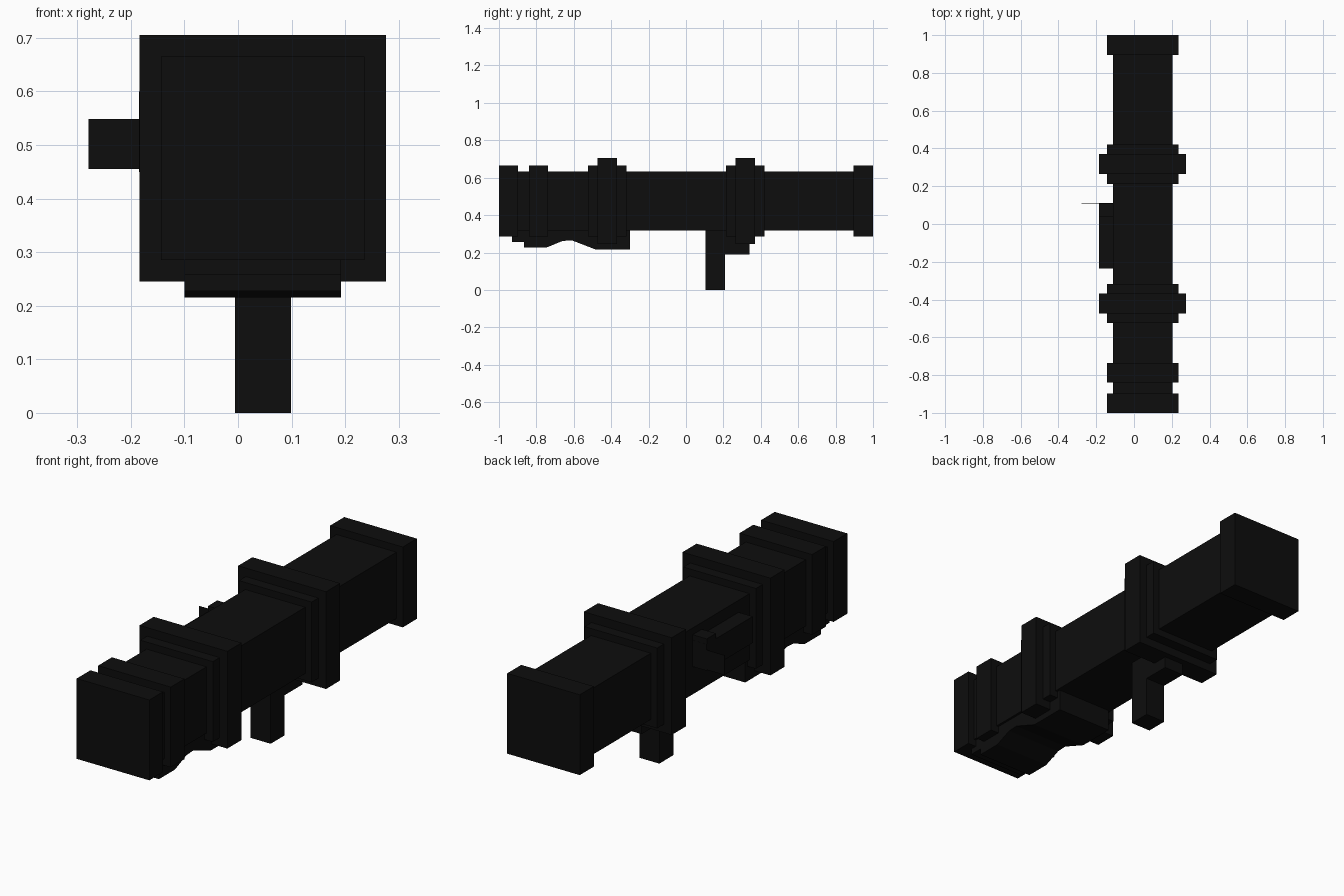
import bpy

if "Cube" in bpy.data.objects:
    bpy.data.objects.remove(bpy.data.objects["Cube"])

CX, CZ = 0.046, 0.475          # centre line of the square tube


def material(name, value):
    m = bpy.data.materials.new(name)
    m.diffuse_color = (value, value, value, 1)
    m.use_nodes = True
    m.node_tree.nodes["Principled BSDF"].inputs["Base Color"].default_value = m.diffuse_color
    return m


BLACK = material("matte_black", 0.004)


def prism(name, profile, x0, x1):
    """Extrude a (y, z) outline from x0 to x1."""
    n = len(profile)
    verts = [(x, y, z) for x in (x0, x1) for y, z in profile]
    faces = [list(range(n))[::-1], list(range(n, 2 * n))]
    faces += [[i, (i + 1) % n, n + (i + 1) % n, n + i] for i in range(n)]
    mesh = bpy.data.meshes.new(name)
    mesh.from_pydata(verts, [], faces)
    mesh.materials.append(BLACK)
    obj = bpy.data.objects.new(name, mesh)
    bpy.context.collection.objects.link(obj)
    return obj


def box(name, x0, x1, y0, y1, z0, z1):
    return prism(name, [(y0, z0), (y1, z0), (y1, z1), (y0, z1)], x0, x1)


def ring(name, y0, y1, half):
    return box(name, CX - half, CX + half, y0, y1, CZ - half, CZ + half)


# Square launch tube with end caps and bands
ring("tube", -0.99, 0.99, 0.157)
ring("front_cap", -1.0, -0.898, 0.19)
ring("front_band", -0.84, -0.737, 0.19)
ring("back_cap", 0.895, 1.0, 0.19)

# Stepped collars
for label, y in (("front", -0.421), ("back", 0.317)):
    ring(label + "_collar", y - 0.104, y + 0.104, 0.19)
    ring(label + "_collar_rim", y - 0.053, y + 0.053, 0.23)

# Contoured shoulder rest under the front half
prism("shoulder_rest", [
    (-0.865, 0.33), (-0.865, 0.227), (-0.745, 0.227), (-0.66, 0.262),
    (-0.61, 0.265), (-0.48, 0.215), (-0.30, 0.215), (-0.30, 0.33)],
    CX - 0.146, CX + 0.146)
box("rest_mount", CX - 0.146, CX + 0.146, -0.93, -0.86, 0.257, 0.33)

# Grip and trigger housing
box("grip", -0.006, 0.099, 0.103, 0.208, 0.0, 0.33)
box("trigger_housing", -0.006, 0.099, 0.205, 0.34, 0.19, 0.33)

# Side sight with its eye plate on the left
box("sight_body", -0.185, -0.10, -0.235, 0.11, 0.45, 0.575)
box("sight_rear", -0.185, -0.10, 0.04, 0.109, 0.45, 0.60)
box("eye_plate", -0.279, -0.18, 0.108, 0.111, 0.455, 0.548)
